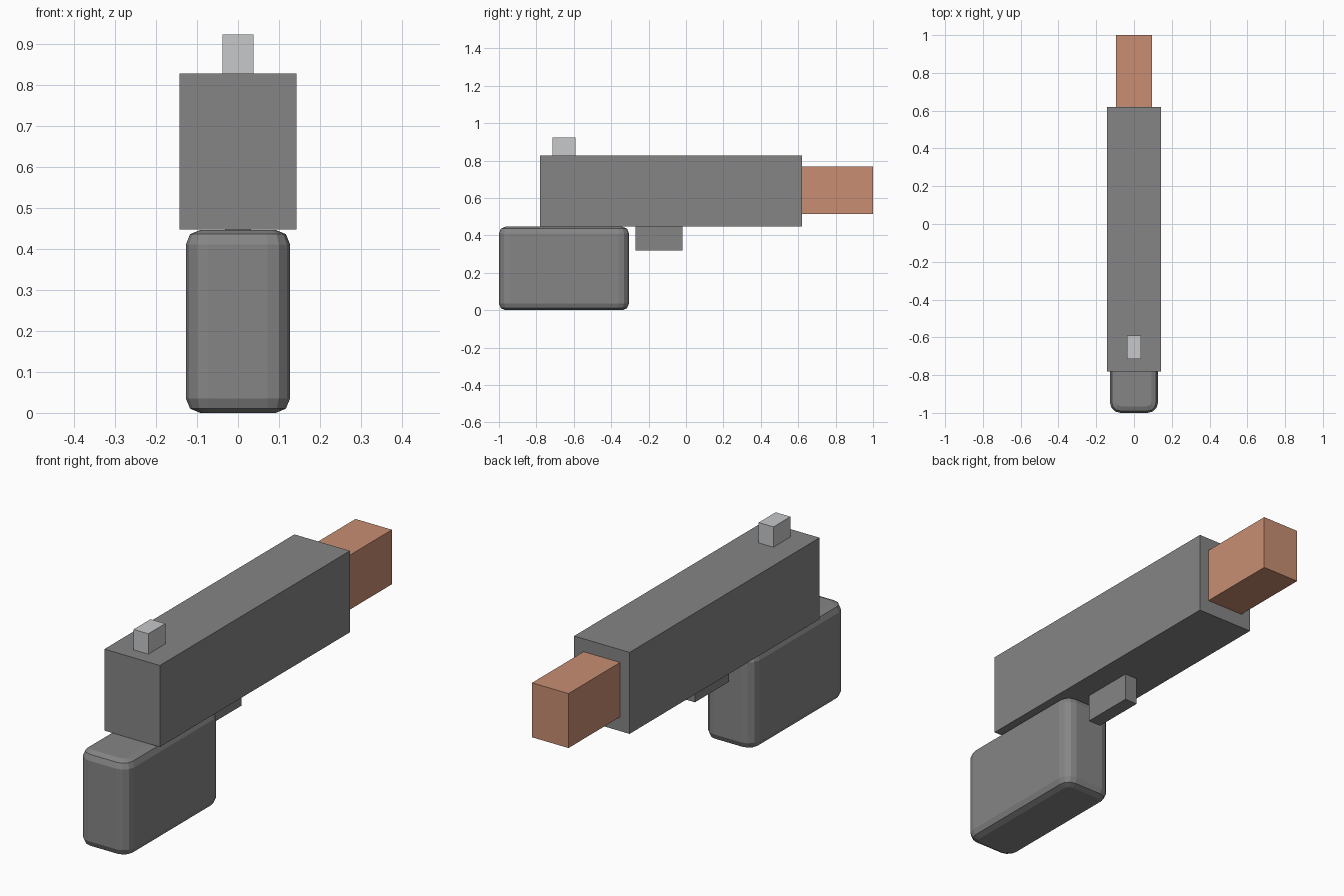
import bpy, bmesh

if "Cube" in bpy.data.objects:
    bpy.data.objects.remove(bpy.data.objects["Cube"])


def material(name, rgb):
    m = bpy.data.materials.new(name)
    m.diffuse_color = (*rgb, 1.0)
    m.use_nodes = True
    m.node_tree.nodes["Principled BSDF"].inputs["Base Color"].default_value = m.diffuse_color
    return m


GREY = material("dark grey", (0.235, 0.235, 0.235))
SILVER = material("light grey", (0.57, 0.58, 0.59))
COPPER = material("copper", (0.58, 0.27, 0.17))


def box(name, half_x, y, z, mat, corner=0.0, rim=0.0):
    """Box centred on x = 0; corner rounds upright edges, rim the top and bottom loops."""
    bm = bmesh.new()
    bmesh.ops.create_cube(bm, size=1.0)
    for v in bm.verts:
        v.co.x *= 2 * half_x
        v.co.y = (y[0] + y[1]) / 2 + v.co.y * (y[1] - y[0])
        v.co.z = (z[0] + z[1]) / 2 + v.co.z * (z[1] - z[0])
    if corner:
        upright = [e for e in bm.edges if abs(e.verts[0].co.z - e.verts[1].co.z) > 0.01]
        bmesh.ops.bevel(bm, geom=upright, offset=corner, offset_type='OFFSET',
                        segments=3, profile=0.5, affect='EDGES')
    if rim:
        loops = [e for e in bm.edges if abs(e.verts[0].co.z - e.verts[1].co.z) < 0.001]
        bmesh.ops.bevel(bm, geom=loops, offset=rim, offset_type='OFFSET',
                        segments=2, profile=0.5, affect='EDGES')
    bmesh.ops.recalc_face_normals(bm, faces=bm.faces)
    me = bpy.data.meshes.new(name)
    bm.to_mesh(me)
    bm.free()
    me.materials.append(mat)
    ob = bpy.data.objects.new(name, me)
    bpy.context.collection.objects.link(ob)
    return ob


# Main body and the barrel at the back end
box("body", 0.143, (-0.78, 0.62), (0.447, 0.827), GREY)
box("barrel", 0.094, (0.62, 1.0), (0.513, 0.767), COPPER)
# Small parts above and below the body
box("sight", 0.038, (-0.715, -0.59), (0.827, 0.922), SILVER)
box("trigger", 0.032, (-0.27, -0.02), (0.32, 0.447), GREY)
# Rounded handle
box("grip", 0.127, (-1.0, -0.305), (0.0, 0.446), GREY, corner=0.055, rim=0.035)
